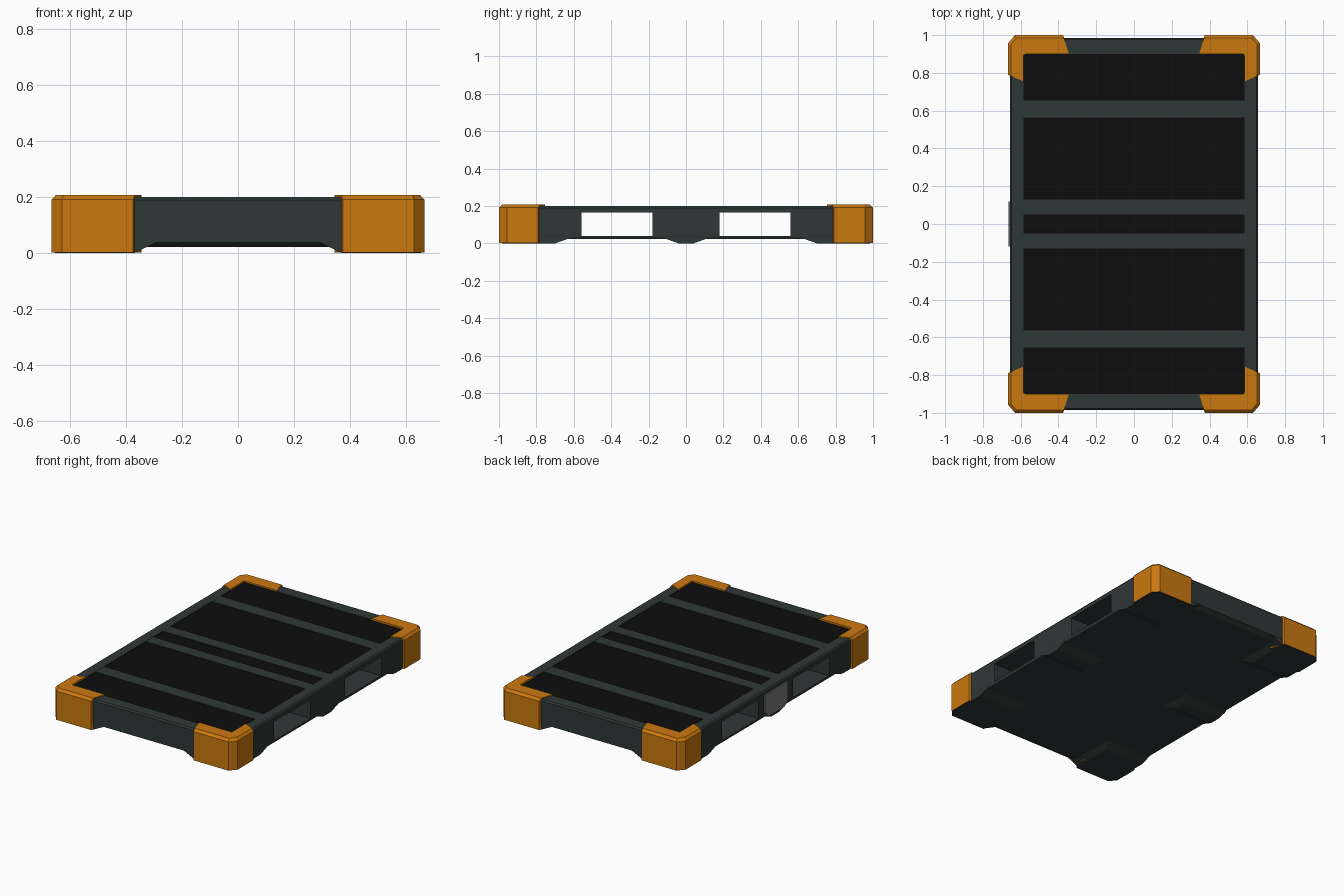
import bpy
import bmesh
from mathutils import Vector

cube = bpy.data.objects.get("Cube")
if cube:
    bpy.data.objects.remove(cube, do_unlink=True)


def material(name, r, g, b):
    m = bpy.data.materials.new(name)
    m.use_nodes = True
    m.diffuse_color = (r, g, b, 1)
    bsdf = next(n for n in m.node_tree.nodes if n.type == "BSDF_PRINCIPLED")
    bsdf.inputs["Base Color"].default_value = (r, g, b, 1)
    bsdf.inputs["Roughness"].default_value = 0.7
    return m


slate = material("dark slate", 0.028, 0.04, 0.038)
black = material("black", 0.004, 0.004, 0.004)
orange = material("orange", 0.6, 0.19, 0.005)
grey = material("mid grey", 0.2, 0.2, 0.2)


def loft(name, layers, *mats, sideways=False):
    """Join outlines stacked at rising heights; sideways stacks them along x."""
    bm = bmesh.new()
    rings = []
    for pts, h in layers:
        rings.append([bm.verts.new((h, a, b) if sideways else (a, b, h)) for a, b in pts])
    n = len(rings[0])
    for low, high in zip(rings, rings[1:]):
        for i in range(n):
            j = (i + 1) % n
            bm.faces.new((low[i], low[j], high[j], high[i]))
    bm.faces.new(rings[0])
    bm.faces.new(rings[-1])
    bmesh.ops.recalc_face_normals(bm, faces=bm.faces)
    mesh = bpy.data.meshes.new(name)
    bm.to_mesh(mesh)
    bm.free()
    for m in mats:
        mesh.materials.append(m)
    obj = bpy.data.objects.new(name, mesh)
    bpy.context.collection.objects.link(obj)
    return obj


def rect(x0, x1, y0, y1):
    return [(x0, y0), (x1, y0), (x1, y1), (x0, y1)]


def cut_rect(x, y, c):
    """Centred rectangle with cut corners."""
    return [(x - c, -y), (x, c - y), (x, y - c), (x - c, y),
            (c - x, y), (-x, y - c), (-x, c - y), (c - x, -y)]


def carve(obj, cutter):
    cutter.hide_render = True
    mod = obj.modifiers.new("cut", "BOOLEAN")
    mod.operation = "DIFFERENCE"
    mod.solver = "EXACT"
    mod.object = cutter
    bpy.context.view_layer.objects.active = obj
    bpy.ops.object.modifier_apply(modifier=mod.name)
    bpy.data.objects.remove(cutter, do_unlink=True)


# Deck body with softened top and bottom edges
body = loft("deck_body", [
    (cut_rect(0.65, 0.95, 0.035), 0.022),
    (cut_rect(0.657, 0.985, 0.035), 0.038),
    (cut_rect(0.657, 0.985, 0.035), 0.19),
    (cut_rect(0.649, 0.977, 0.035), 0.2)], slate)

# Two fork tunnels through the full width, and the top recess
for y0, y1 in ((-0.56, -0.18), (0.18, 0.56)):
    carve(body, loft("tunnel_cutter", [(rect(-1, 1, y0, y1), 0.04),
                                       (rect(-1, 1, y0, y1), 0.165)], slate))
inner = cut_rect(0.585, 0.9, 0.01)
carve(body, loft("recess_cutter", [(inner, 0.185), (inner, 0.3)], slate))

# Black mat and the raised cross strips
loft("top_mat", [(inner, 0.184), (inner, 0.195)], black)
for side in (-1, 1):
    for near, far in ((0.05, 0.13), (0.565, 0.655)):
        y0, y1 = sorted((side * near, side * far))
        strip = rect(-0.585, 0.585, y0, y1)
        loft("cross_strip", [(strip, 0.184), (strip, 0.199)], slate)


def flip(pts, sx, sy):
    return [(x * sx, y * sy) for x, y in pts]


def corner_foot(x, y):
    return [(x, y), (0.655, y), (0.655, 0.95), (0.62, 0.984), (x, 0.984)]


# Corner feet and corner guards
guard = [(0.375, 1), (0.63, 1), (0.667, 0.957), (0.667, 0.79),
         (0.585, 0.755), (0.585, 0.9), (0.345, 0.9)]
guard_top = [(0.371, 0.984), (0.624, 0.984), (0.652, 0.95), (0.652, 0.784),
             (0.585, 0.755), (0.585, 0.9), (0.345, 0.9)]
for sx in (-1, 1):
    for sy in (-1, 1):
        loft("corner_foot", [(flip(corner_foot(0.37, 0.7), sx, sy), 0),
                             (flip(corner_foot(0.29, 0.59), sx, sy), 0.039)], slate)
        cap = loft("corner_guard", [(flip(guard, sx, sy), 0.001),
                                    (flip(guard, sx, sy), 0.191),
                                    (flip(guard_top, sx, sy), 0.207)], orange, slate)
        # The underside of each guard is dark
        for face in cap.data.polygons:
            if face.normal.dot(Vector((0, 0, -1))) > 0.9:
                face.material_index = 1

    # Middle feet
    ground = flip(rect(0.37, 0.655, -0.04, 0.04), sx, 1)
    upper = flip(rect(0.29, 0.655, -0.15, 0.15), sx, 1)
    loft("middle_foot", [(ground, 0), (upper, 0.039)], slate)

# Grey plate on one long side
plate = [(-0.12, 0.055), (-0.08, 0.02), (0.08, 0.02), (0.12, 0.055),
         (0.12, 0.175), (-0.12, 0.175)]
loft("side_plate", [(plate, -0.664), (plate, -0.656)], grey, sideways=True)
